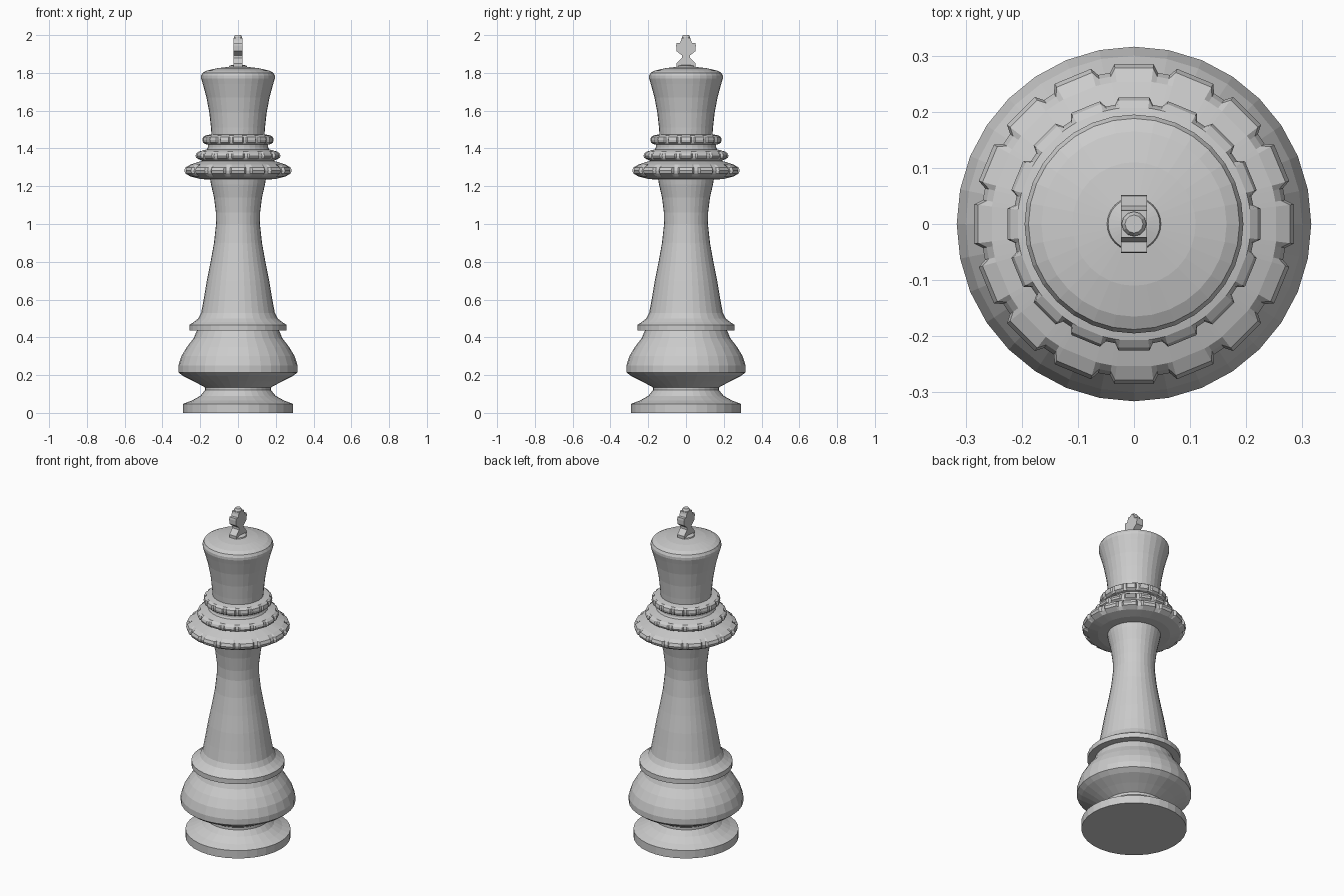
import bpy, bmesh, math

cube = bpy.data.objects.get("Cube")
if cube:
    bpy.data.objects.remove(cube)

grey = bpy.data.materials.new("pale_grey")
grey.use_nodes = True
colour = (0.6, 0.6, 0.6, 1)
grey.diffuse_color = colour
grey.node_tree.nodes["Principled BSDF"].inputs["Base Color"].default_value = colour


def finish(bm, name):
    bmesh.ops.recalc_face_normals(bm, faces=bm.faces)
    mesh = bpy.data.meshes.new(name)
    bm.to_mesh(mesh)
    bm.free()
    mesh.materials.append(grey)
    obj = bpy.data.objects.new(name, mesh)
    bpy.context.collection.objects.link(obj)
    return obj


def lathe(name, profile, spokes):
    """Revolve (radius, z) points; spokes are (angle, amount of notch) pairs."""
    bm = bmesh.new()
    rings = []
    for r, z, *depth in profile:
        d = depth[0] if depth else 0
        rings.append([bm.verts.new(((r - d * n) * math.cos(a), (r - d * n) * math.sin(a), z))
                      for a, n in spokes])
    count = len(spokes)
    for low, high in zip(rings, rings[1:]):
        for i in range(count):
            j = (i + 1) % count
            bm.faces.new((low[i], low[j], high[j], high[i]))
    bm.faces.new(rings[0])
    bm.faces.new(rings[-1])
    return finish(bm, name)


ROUND = [(math.tau * i / 32, 0) for i in range(32)]
# Sixteen raised beads with narrow notches between them
BEADED = [(math.tau * k / 16 + math.radians(a), n)
          for k in range(16) for a, n in ((-7, 0), (7, 0), (9, 1), (13.5, 1))]

# Foot and bulging base
lathe("base", [(0.29, 0), (0.29, 0.048), (0.245, 0.065), (0.2, 0.09), (0.175, 0.12),
               (0.175, 0.135), (0.23, 0.165), (0.29, 0.195), (0.316, 0.215), (0.316, 0.25),
               (0.3, 0.3), (0.27, 0.35), (0.235, 0.395), (0.218, 0.435), (0.257, 0.437),
               (0.257, 0.466), (0.235, 0.48), (0.21, 0.5)], ROUND)

# Slender waisted shaft
lathe("shaft", [(0.21, 0.5), (0.195, 0.53), (0.182, 0.6), (0.165, 0.7), (0.145, 0.8),
                (0.127, 0.9), (0.116, 1.0), (0.117, 1.06), (0.127, 1.14), (0.143, 1.21),
                (0.148, 1.24)], ROUND)

# Stacked beaded collars
lathe("lower_collar", [(0.145, 1.235), (0.2, 1.238), (0.255, 1.252), (0.282, 1.268, 0.012),
                       (0.287, 1.283, 0.014), (0.28, 1.3, 0.014), (0.255, 1.314),
                       (0.19, 1.335)], BEADED)
lathe("middle_collar", [(0.18, 1.33), (0.208, 1.342), (0.223, 1.35, 0.01), (0.227, 1.361, 0.012),
                        (0.222, 1.374, 0.01), (0.208, 1.384), (0.165, 1.395)], BEADED)
lathe("collar_neck", [(0.17, 1.385), (0.16, 1.405), (0.16, 1.43)], ROUND)
lathe("upper_collar", [(0.16, 1.42), (0.175, 1.423), (0.187, 1.431, 0.009), (0.19, 1.445, 0.01),
                       (0.187, 1.46, 0.009), (0.174, 1.469), (0.14, 1.475)], BEADED)

# Flared head with a shallow domed top
lathe("head", [(0.14, 1.465), (0.143, 1.51), (0.152, 1.59), (0.167, 1.67), (0.186, 1.74),
               (0.195, 1.77), (0.195, 1.785), (0.188, 1.8), (0.165, 1.812), (0.11, 1.825),
               (0.048, 1.832), (0.046, 1.838), (0.025, 1.843)], ROUND)

# Finial: a mirrored cross outline with thickness
half = [(0.049, 1.832), (0.05, 1.85), (0.022, 1.88), (0.022, 1.893), (0.05, 1.915),
        (0.052, 1.945), (0.05, 1.957), (0.032, 1.957), (0.026, 1.972), (0.024, 1.984)]
outline = half + [(-y, z) for y, z in reversed(half)]
bm = bmesh.new()
side = bm.faces.new([bm.verts.new((-0.023, y, z)) for y, z in outline])
extruded = bmesh.ops.extrude_face_region(bm, geom=[side])
bmesh.ops.translate(bm, vec=(0.046, 0, 0),
                    verts=[v for v in extruded["geom"] if isinstance(v, bmesh.types.BMVert)])
finish(bm, "finial_cross")

# Small round button on the cross
lathe("finial_button", [(0.022, 1.975), (0.022, 1.99), (0.016, 2.0)],
      [(math.tau * i / 12, 0) for i in range(12)])
